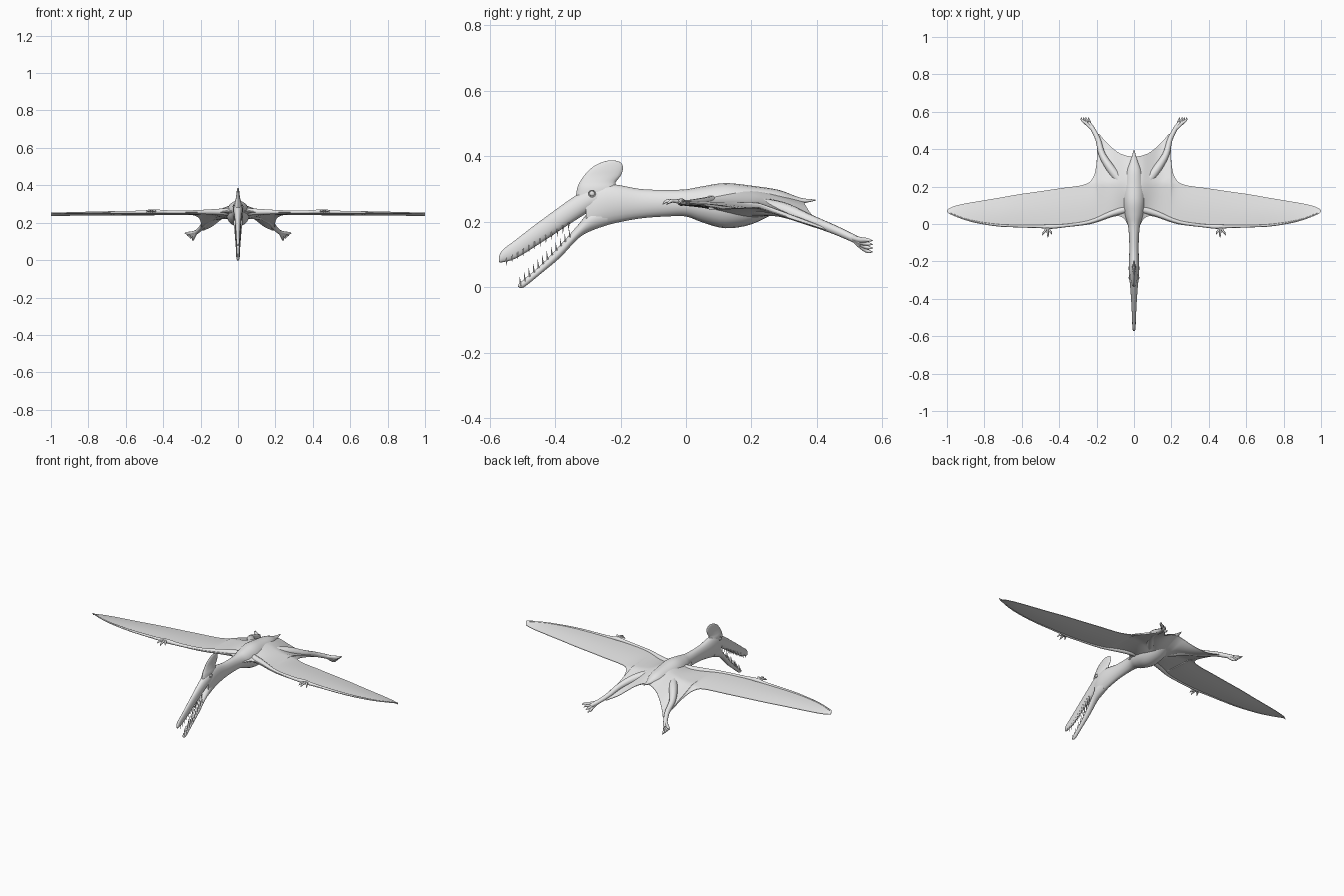
import bpy, bmesh, math
from mathutils import Vector

skin = bpy.data.materials.new("pale_grey_skin")
skin.diffuse_color = (0.8, 0.8, 0.8, 1)


def spline(rows, sub=4):
    """Smoothly interpolate rows of numbers (Catmull-Rom)."""
    out = []
    n = len(rows)
    for i in range(n - 1):
        a, b, c, d = rows[max(i - 1, 0)], rows[i], rows[i + 1], rows[min(i + 2, n - 1)]
        for k in range(sub):
            t = k / sub
            out.append([0.5 * (2 * q + (r - p) * t + (2 * p - 5 * q + 4 * r - s) * t * t
                               + (3 * q - p - 3 * r + s) * t ** 3)
                        for p, q, r, s in zip(a, b, c, d)])
    return out + [list(rows[-1])]


def finish(name, bm, mirror=False):
    bmesh.ops.recalc_face_normals(bm, faces=bm.faces)
    me = bpy.data.meshes.new(name)
    bm.to_mesh(me)
    bm.free()
    me.materials.append(skin)
    ob = bpy.data.objects.new(name, me)
    bpy.context.collection.objects.link(ob)
    if mirror:
        ob.modifiers.new("mirror", 'MIRROR')
    bpy.ops.object.select_all(action='DESELECT')
    ob.select_set(True)
    bpy.context.view_layer.objects.active = ob
    bpy.ops.object.shade_smooth_by_angle(angle=math.radians(50))
    return ob


def loft(bm, rings, caps=(True, True)):
    vs = [[bm.verts.new(p) for p in ring] for ring in rings]
    n = len(vs[0])
    for a, b in zip(vs, vs[1:]):
        for i in range(n):
            j = (i + 1) % n
            bm.faces.new((a[i], a[j], b[j], b[i]))
    for ring, cap in zip((vs[0], vs[-1]), caps):
        if cap:
            bm.faces.new(ring)


def circle(n):
    return [(math.cos(2 * math.pi * i / n), math.sin(2 * math.pi * i / n)) for i in range(n)]


def profile_body(name, rows, sub=4, n=20):
    """Rows of (y, top z, bottom z, half width) become an oval body."""
    bm = bmesh.new()
    loft(bm, [[(w * c, y, (t + b) / 2 + (t - b) / 2 * s) for c, s in circle(n)]
              for y, t, b, w in spline(rows, sub)])
    return finish(name, bm)


def tube(bm, rows, n=10, sub=4):
    """Rows of (x, y, z, radius) become a tapered tube."""
    pts = spline(rows, sub)
    rings = []
    for i, (x, y, z, r) in enumerate(pts):
        d = Vector(pts[min(i + 1, len(pts) - 1)][:3]) - Vector(pts[max(i - 1, 0)][:3])
        q = d.to_track_quat('Z', 'Y')
        rings.append([Vector((x, y, z)) + q @ Vector((r * c, r * s, 0)) for c, s in circle(n)])
    loft(bm, rings)


# Head, neck, torso and tail in one tapering body
profile_body("body", [
    (-0.305, 0.300, 0.170, 0.021), (-0.27, 0.312, 0.180, 0.027), (-0.22, 0.314, 0.195, 0.028),
    (-0.14, 0.300, 0.210, 0.025), (-0.06, 0.297, 0.216, 0.027), (0.0, 0.299, 0.216, 0.034),
    (0.05, 0.308, 0.198, 0.050), (0.12, 0.318, 0.180, 0.062), (0.20, 0.310, 0.192, 0.058),
    (0.28, 0.298, 0.230, 0.042), (0.33, 0.280, 0.248, 0.022), (0.36, 0.271, 0.256, 0.012),
    (0.395, 0.268, 0.264, 0.002)])

# Open beak
profile_body("upper_jaw", [
    (-0.572, 0.090, 0.078, 0.003), (-0.562, 0.112, 0.076, 0.008), (-0.52, 0.145, 0.088, 0.010),
    (-0.447, 0.201, 0.133, 0.013), (-0.34, 0.278, 0.203, 0.020), (-0.29, 0.304, 0.232, 0.025),
    (-0.25, 0.305, 0.24, 0.022)], n=16)
profile_body("lower_jaw", [
    (-0.513, 0.008, 0.001, 0.004), (-0.495, 0.024, 0.000, 0.009), (-0.44, 0.071, 0.044, 0.011),
    (-0.385, 0.128, 0.090, 0.015), (-0.33, 0.190, 0.148, 0.020), (-0.29, 0.236, 0.172, 0.025),
    (-0.24, 0.25, 0.19, 0.022)], n=16)

# Head crest, stacked upward and thinning to its rim
bm = bmesh.new()
crest = spline([(0.265, -0.338, -0.22, 0.020), (0.30, -0.333, -0.213, 0.019),
                (0.32, -0.325, -0.215, 0.014), (0.34, -0.312, -0.200, 0.010),
                (0.36, -0.294, -0.193, 0.008), (0.375, -0.272, -0.195, 0.006),
                (0.384, -0.25, -0.205, 0.004), (0.387, -0.235, -0.22, 0.001)])
loft(bm, [[(w * s, (a + b) / 2 + (b - a) / 2 * c, z) for c, s in circle(20)]
          for z, a, b, w in crest])
finish("crest", bm)

# Eyes: flattened ball inside a raised ring
bm = bmesh.new()
bmesh.ops.create_uvsphere(bm, u_segments=16, v_segments=8, radius=0.008)
for v in bm.verts:
    v.co = Vector((0.0245 + v.co.x * 0.5, v.co.y - 0.287, v.co.z + 0.286))
ring = [(0.024, -0.287 + 0.010 * c, 0.286 + 0.010 * s) for c, s in circle(16)]
tube(bm, [(*p, 0.002) for p in ring + ring[:1]], n=6, sub=1)
finish("eyes", bm, True)

# Teeth along both jaws
bm = bmesh.new()
for k in range(12):
    t = k / 11
    y, z, x = -0.548 + 0.19 * t, 0.082 + 0.108 * t, 0.006 + 0.007 * t
    tube(bm, [(x, y, z + 0.008, 0.0035), (x, y - 0.001, z - 0.016, 0.0004)], n=6, sub=1)
    y, z, x = -0.505 + 0.15 * t, 0.012 + 0.148 * t, 0.005 + 0.009 * t
    tube(bm, [(x, y, z - 0.008, 0.0035), (x, y - 0.003, z + 0.019, 0.0004)], n=6, sub=1)
finish("teeth", bm, True)


# Wing and leg membrane: spanwise sections of (x, leading y, trailing y)
def membrane_z(x, y, u):
    s = min(x / 0.16, 1)
    s = s * s * (3 - 2 * s)
    return 0.259 - 0.015 * u * s - 0.32 * s * max(0, y - 0.22) - 0.006 * x


outline = spline([
    (0, -0.02, 0.36), (0.03, -0.01, 0.363), (0.05, 0.025, 0.368), (0.08, 0.042, 0.38),
    (0.12, 0.036, 0.41), (0.16, 0.022, 0.45), (0.185, 0.013, 0.48), (0.196, 0.010, 0.47),
    (0.198, 0.009, 0.40), (0.201, 0.008, 0.32), (0.218, 0.003, 0.25), (0.265, -0.006, 0.211),
    (0.40, -0.020, 0.190), (0.50, -0.022, 0.175), (0.62, -0.018, 0.158), (0.72, -0.014, 0.140),
    (0.83, 0.002, 0.122), (0.90, 0.020, 0.110), (0.96, 0.042, 0.096), (0.99, 0.056, 0.082),
    (1.0, 0.067, 0.070)])
bm = bmesh.new()
sections, steps = [], 24
for x, lead, trail in outline:
    upper, lower = [], []
    for k in range(steps + 1):
        u = k / steps
        y = lead + (trail - lead) * u
        arch = math.sin(math.pi * u)
        half = 0.0015 + 0.005 * arch * min(1, (1.02 - x) * 3)
        bulge = math.exp(-(x / 0.095) ** 2) * arch
        z = membrane_z(x, y, u)
        upper.append((x, y, z + half + 0.035 * bulge))
        lower.append((x, y, z - half - 0.045 * bulge))
    sections.append(upper + lower[::-1])
loft(bm, sections, (False, True))
finish("wings", bm, True)

# Arm and finger bones along the leading edge
bm = bmesh.new()
tube(bm, [(0.04, 0.08, 0.258, 0.022), (0.12, 0.055, 0.258, 0.016), (0.24, 0.010, 0.257, 0.010),
          (0.38, -0.010, 0.258, 0.009), (0.45, -0.014, 0.260, 0.012), (0.52, -0.013, 0.257, 0.008),
          (0.72, -0.007, 0.255, 0.006), (0.88, 0.020, 0.253, 0.004), (0.985, 0.060, 0.252, 0.002)])
finish("arm_bones", bm, True)

# Small clawed hands
bm = bmesh.new()
for x, y in ((0.438, -0.058), (0.460, -0.072), (0.490, -0.060)):
    tube(bm, [(0.462, -0.012, 0.260, 0.007), ((x + 0.462) / 2, -0.038, 0.264, 0.006),
              (x * 0.8 + 0.0924, y + 0.012, 0.262, 0.005), (x, y, 0.253, 0.0008)], n=8)
finish("hands", bm, True)

# Hind legs
bm = bmesh.new()
tube(bm, [(0.05, 0.20, 0.248, 0.030), (0.12, 0.29, 0.238, 0.024), (0.17, 0.37, 0.208, 0.018),
          (0.192, 0.45, 0.177, 0.014), (0.222, 0.51, 0.150, 0.012), (0.245, 0.54, 0.135, 0.012)])
finish("hind_legs", bm, True)

# Feet with four spread toes
bm = bmesh.new()
for k in range(4):
    t = k / 3
    x, z = 0.245 + 0.037 * t, 0.108 + 0.034 * t
    tube(bm, [(0.222, 0.505, 0.152, 0.008), (0.236 + 0.016 * t, 0.535, 0.126 + 0.018 * t, 0.009),
              (x - 0.004, 0.555, z + 0.002, 0.006), (x, 0.571, z, 0.001)], n=8)
finish("feet", bm, True)
